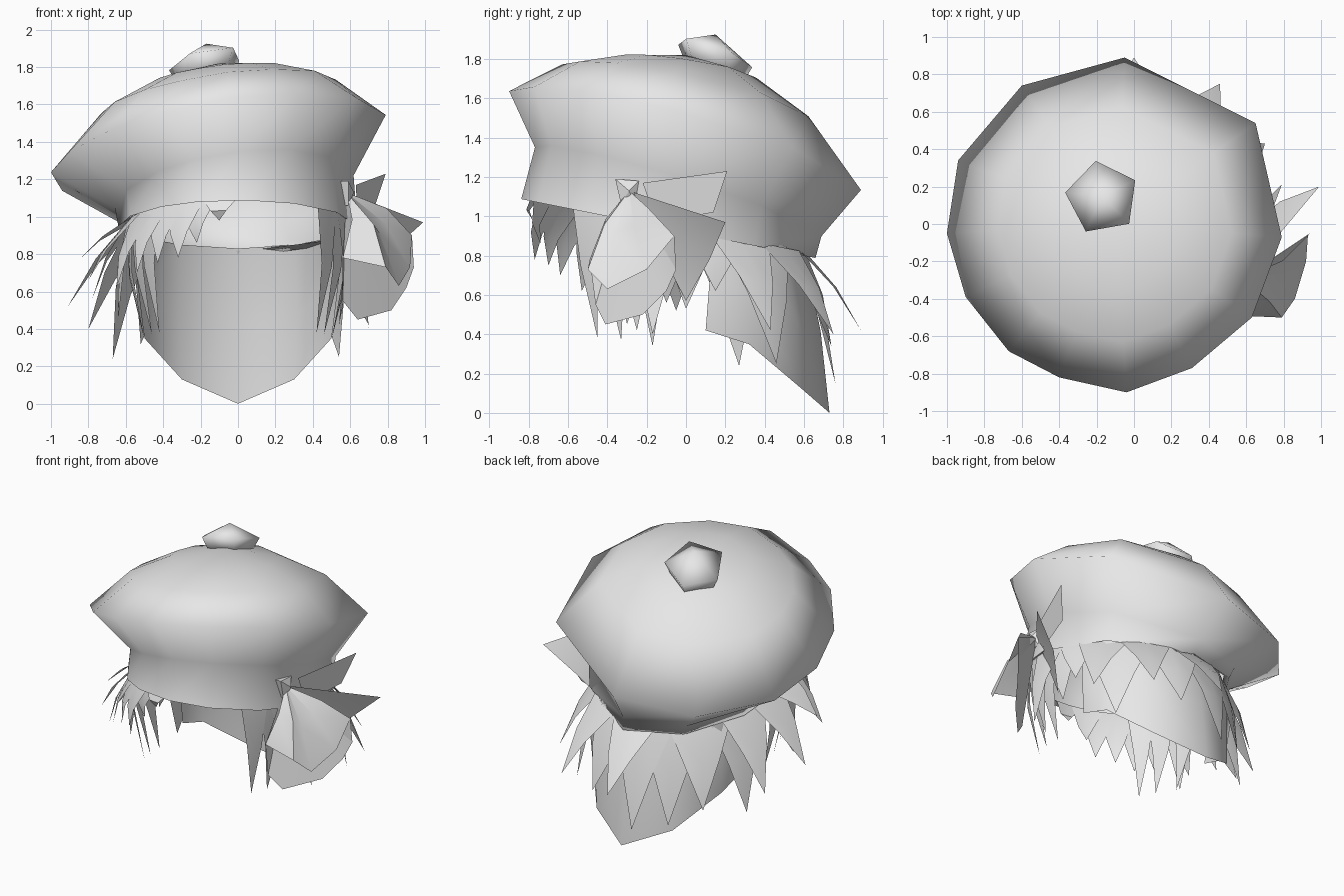
import bpy, bmesh, math
from mathutils import Vector

cube = bpy.data.objects.get("Cube")
if cube:
    bpy.data.objects.remove(cube, do_unlink=True)

grey = bpy.data.materials.new("light_grey")
grey.use_nodes = True
grey.diffuse_color = (0.8, 0.8, 0.8, 1)
grey.node_tree.nodes["Principled BSDF"].inputs["Base Color"].default_value = (0.8, 0.8, 0.8, 1)


def make(name, verts, faces, angle=60):
    """Mesh object with outward normals and angle-based smoothing."""
    mesh = bpy.data.meshes.new(name)
    mesh.from_pydata([tuple(v) for v in verts], [], faces)
    bm = bmesh.new()
    bm.from_mesh(mesh)
    bmesh.ops.recalc_face_normals(bm, faces=bm.faces)
    bm.to_mesh(mesh)
    bm.free()
    mesh.materials.append(grey)
    ob = bpy.data.objects.new(name, mesh)
    bpy.context.collection.objects.link(ob)
    bpy.ops.object.select_all(action='DESELECT')
    ob.select_set(True)
    bpy.context.view_layer.objects.active = ob
    bpy.ops.object.shade_smooth_by_angle(angle=math.radians(angle))


def loft(rings, pole=None, closed=True):
    """Vertices and faces joining equal rings, optionally ending in a pole."""
    n = len(rings[0])
    verts = [v for ring in rings for v in ring]
    faces = []
    for r in range(len(rings) - 1):
        for i in range(n if closed else n - 1):
            j = (i + 1) % n
            faces.append((r * n + i, r * n + j, (r + 1) * n + j, (r + 1) * n + i))
    if pole is not None:
        verts.append(pole)
        last = (len(rings) - 1) * n
        faces += [(last + i, last + (i + 1) % n, len(verts) - 1) for i in range(n)]
    return verts, faces


# Beret: tilted widest ring, pinched band below, flatter crown above
outline = [(-0.05, 0.89), (-0.6, 0.74), (-0.94, 0.34), (-1, -0.05), (-0.9, -0.39), (-0.67, -0.68),
           (-0.4, -0.82), (-0.04, -0.9), (0.31, -0.77), (0.63, -0.5), (0.79, -0.07), (0.65, 0.54)]
angles = [math.atan2(y, x + 0.1) for x, y in outline]


def crown(scale, height, slope_x, slope_y):
    return [Vector((-0.1 + (x + 0.1) * scale, y * scale,
                    height + slope_x * (x + 0.1) * scale + slope_y * y * scale)) for x, y in outline]


def band(a):
    x, y = -0.02 + 0.64 * math.cos(a), -0.04 + 0.73 * math.sin(a)
    return Vector((x, y, 1.11 + 0.13 * x - 0.31 * y))


def rim(a, scale=1.0, lift=0.0):
    x, y = 0.64 * scale * math.cos(a), -0.09 + 0.75 * scale * math.sin(a)
    return Vector((x, y, 0.92 - 0.2 * y + lift))


beret = [[rim(a, 0.95, 0.02) for a in angles], [rim(a) for a in angles], [band(a) for a in angles],
         crown(1, 1.375, 0.168, -0.28), crown(0.7, 1.635, 0.14, -0.21), crown(0.4, 1.757, 0.12, -0.15)]
make("beret", *loft(beret, Vector((-0.1, 0, 1.82))), 110)


# Five-sided button on the crown
def button_ring(radius, lift):
    ring = []
    for k in range(5):
        a = math.radians(28 + 72 * k)
        x, y = radius * math.cos(a), radius * math.sin(a)
        ring.append(Vector((-0.17 + x, 0.14 + y, 1.83 + 0.19 * x - 0.33 * y + lift)))
    return ring


make("crown_button", *loft([button_ring(0.16, -0.08), button_ring(0.2, 0)], Vector((-0.17, 0.15, 1.925))), 110)

# Back hair panel, half outline mirrored: (x, y at top, y at hem, hem height)
half = [(0.51, 0.1, 0.1, 0.42), (0.5, 0.32, 0.32, 0.35), (0.3, 0.5, 0.58, 0.13)]
columns = half + [(0, 0.6, 0.73, 0)] + [(-x, a, b, z) for x, a, b, z in reversed(half)]
top = [Vector((x, a, 0.95 - 0.2 * a)) for x, a, b, z in columns]
hem = [Vector((x, b, z)) for x, a, b, z in columns]
middle = [t.lerp(h, 0.5) + Vector((h.x * 0.06, 0.02, 0)) for t, h in zip(top, hem)]
make("back_hair", *loft([top, middle, hem], closed=False))


# Pointed locks rooted under the rim; each has a bent ridge
def locks(name, tips, bend=0.45):
    verts, faces = [], []
    for x, y, z, width in tips:
        tip = Vector((x, y, z))
        a, w = math.atan2((y + 0.09) / 0.75, x / 0.64), math.radians(width)
        roots = [rim(a + k * w, 0.93, 0.02) for k in (-1, 0, 1)]
        out = Vector((math.cos(a), math.sin(a), 0)) * 0.03
        bends = [r.lerp(tip, bend) + out for r in roots]
        b = len(verts)
        verts += roots + bends + [tip]
        faces += [(b, b + 1, b + 4, b + 3), (b + 1, b + 2, b + 5, b + 4),
                  (b + 3, b + 4, b + 6), (b + 4, b + 5, b + 6)]
    make(name, verts, faces, 40)


locks("back_locks", [(0, 0.89, 0.42, 16), (0.22, 0.74, 0.34, 20), (-0.1, 0.76, 0.15, 19),
                     (0.46, 0.75, 0.4, 15), (-0.32, 0.66, 0.2, 19), (0.54, 0.46, 0.25, 20),
                     (0.7, 0.43, 0.42, 15), (-0.52, 0.55, 0.32, 19), (-0.67, 0.27, 0.24, 17)])
locks("right_locks", [(-0.8, 0.25, 0.4, 15), (-0.91, -0.05, 0.52, 13),
                      (-0.85, -0.27, 0.77, 12), (-0.78, -0.1, 0.56, 13), (-0.64, -0.3, 0.45, 12)])
locks("left_locks", [(0.6, 0, 0.53, 14), (0.62, 0.15, 0.62, 14), (0.7, -0.17, 0.4, 12),
                     (0.54, -0.25, 0.42, 12)])
locks("fringe", [(-0.1, -0.78, 0.98, 9), (-0.22, -0.74, 0.86, 10), (-0.32, -0.77, 0.78, 11),
                 (-0.43, -0.7, 0.75, 11), (-0.54, -0.64, 0.7, 11), (-0.65, -0.53, 0.62, 12),
                 (-0.8, -0.4, 0.66, 12)], 0.55)
for side, s in (("left", 1), ("right", -1)):
    locks(side + "_temple_locks", [(0.42 * s, -0.45, 0.38, 8), (0.46 * s, -0.33, 0.37, 9),
                                   (0.5 * s, -0.17, 0.34, 10)])

# Bow: folded loop opening downward from the knot
knot = Vector((0.58, -0.29, 1.13))
outer = [Vector(p) for p in ((0.56, -0.49, 0.78), (0.79, -0.5, 0.73), (0.86, -0.4, 0.63),
                             (0.92, -0.2, 0.73), (0.93, -0.06, 0.9))]
inner = [Vector(p) for p in ((0.56, -0.46, 0.55), (0.64, -0.41, 0.45), (0.82, -0.22, 0.5),
                             (0.9, -0.1, 0.62), (0.94, -0.05, 0.73))]
swell = [knot.lerp(p, 0.5) + Vector((0.04, -0.02, 0.03)) for p in outer]
flat = [knot.lerp(p, 0.5) for p in inner]
make("bow_outer_fold", *loft([[knot] * 5, swell, outer], closed=False), 45)
make("bow_inner_fold", *loft([[knot] * 5, flat, inner], closed=False), 45)
make("bow_side", [knot, outer[0], inner[0], outer[4], inner[4]], [(0, 1, 2), (0, 3, 4)])

# Bow tails and knot
root = Vector((0.63, -0.22, 1.17))
make("upper_bow_tail", [root, (0.79, 0.21, 1.23), (0.72, 0.14, 1.02), (0.64, -0.15, 0.97)], [(0, 1, 2, 3)])
make("lower_bow_tail", [knot, (0.99, 0.2, 0.97), (0.78, 0.12, 0.78), (0.64, 0, 0.57)], [(0, 1, 2), (0, 2, 3)])
knot_ring = [Vector((0.59, -0.3 + y, 1.13 + z)) for y, z in
             ((-0.06, 0.06), (0.06, 0.05), (0.04, -0.07), (-0.03, -0.07))]
make("bow_knot", *loft([[v - Vector((0.07, 0, 0)) for v in knot_ring], knot_ring], Vector((0.62, -0.29, 1.13))), 30)
